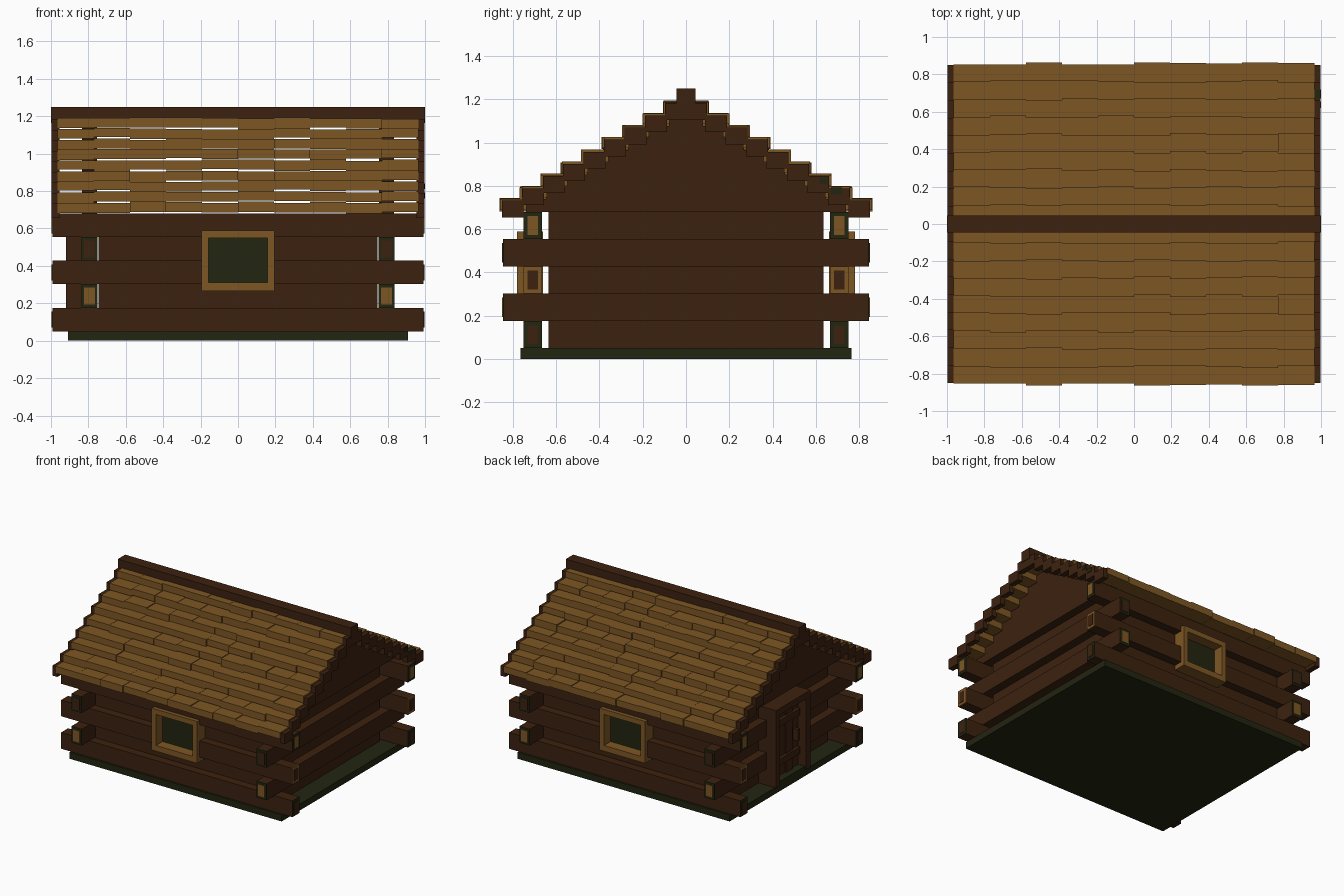
import bpy, bmesh, random
from mathutils import Matrix, Vector

if "Cube" in bpy.data.objects:
    bpy.data.objects.remove(bpy.data.objects["Cube"])

random.seed(4)


def material(name, rgb):
    m = bpy.data.materials.new(name)
    m.diffuse_color = (*rgb, 1)
    m.use_nodes = True
    m.node_tree.nodes["Principled BSDF"].inputs["Base Color"].default_value = m.diffuse_color
    return m


BROWN, TAN, GREEN = range(3)
MATS = [material("dark brown wood", (0.045, 0.0155, 0.0048)),
        material("tan wood", (0.205, 0.094, 0.0175)),
        material("dark moss green", (0.0165, 0.018, 0.0055))]


class Part:
    """Collects boxes, given by their limits, into one named object."""

    def __init__(self, name):
        self.name, self.bm = name, bmesh.new()

    def box(self, x0, x1, y0, y1, z0, z1, mat=BROWN):
        size = Vector((abs(x1 - x0), abs(y1 - y0), abs(z1 - z0)))
        mid = Vector((x0 + x1, y0 + y1, z0 + z1)) / 2
        m = Matrix.Translation(mid) @ Matrix.Diagonal((*size, 1))
        for v in bmesh.ops.create_cube(self.bm, size=1, matrix=m)["verts"]:
            for f in v.link_faces:
                f.material_index = mat

    def done(self):
        me = bpy.data.meshes.new(self.name)
        self.bm.to_mesh(me)
        self.bm.free()
        for m in MATS:
            me.materials.append(m)
        ob = bpy.data.objects.new(self.name, me)
        bpy.context.collection.objects.link(ob)
        return ob


BASE = 0.05
LH = 0.126                      # log height
ENDS = [(GREEN, BROWN), (GREEN, TAN), (TAN, BROWN), (GREEN, BROWN), (GREEN, TAN)]

# stone base
p = Part("foundation")
p.box(-0.91, 0.91, -0.765, 0.765, 0, BASE, GREEN)
p.done()

# long walls: full logs alternate with recessed short logs, split at the window
for s, name in ((-1, "front_wall_logs"), (1, "back_wall_logs")):
    p = Part(name)
    for i in range(5):
        z0, z1 = BASE + LH * i, BASE + LH * (i + 1)
        full = i % 2 == 0
        end = 0.988 if full else 0.745
        y0, y1 = (0.665, 0.75) if full else (0.60, 0.685)
        spans = [(-end, -0.17), (0.17, end)] if i in (2, 3) else [(-end, end)]
        for a, b in spans:
            p.box(a, b, s * y0, s * y1, z0, z1)
        if full:
            rim, core = ENDS[i]
            for e in (-1, 1):
                p.box(e * 0.988, e * 0.993, s * y0, s * y1, z0, z1, rim)
                p.box(e * 0.993, e * 0.996, s * (y0 + 0.018), s * (y1 - 0.018),
                      z0 + 0.02, z1 - 0.02, core)
    p.done()

# side walls: the left one is split at the doorway
for s, name in ((-1, "left_wall_logs"), (1, "right_wall_logs")):
    p = Part(name)
    for i in range(5):
        z0, z1 = BASE + LH * i, BASE + LH * (i + 1)
        full = i % 2 == 1
        end = 0.84 if full else 0.635
        x0, x1 = (0.75, 0.838) if full else (0.69, 0.77)
        split = s < 0 and i < 4
        for a, b in ([(-end, -0.18), (0.18, end)] if split else [(-end, end)]):
            p.box(s * x0, s * x1, a, b, z0, z1)
        if full:
            rim, core = ENDS[i]
            for e in (-1, 1):
                p.box(s * x0, s * x1, e * 0.84, e * 0.846, z0, z1, rim)
                p.box(s * (x0 + 0.015), s * (x1 - 0.015), e * 0.846, e * 0.85,
                      z0 + 0.018, z1 - 0.018, core)
    p.done()

# windows: tan frame with a recessed dark pane
for s, name in ((-1, "front_window"), (1, "back_window")):
    p = Part(name)
    y0, y1 = s * 0.66, s * 0.78
    for e in (-1, 1):
        p.box(e * 0.157, e * 0.195, y0, y1, 0.265, 0.59, TAN)
    for z0, z1 in ((0.265, 0.31), (0.55, 0.59)):
        p.box(-0.157, 0.157, y0, y1, z0, z1, TAN)
    p.box(-0.157, 0.157, s * 0.67, s * 0.70, 0.31, 0.55, GREEN)
    p.done()

# door frame, threshold, planks and handle
p = Part("door_frame")
for e in (-1, 1):
    p.box(-0.92, -0.76, e * 0.16, e * 0.21, BASE, 0.65)
p.box(-0.92, -0.76, -0.16, 0.16, 0.60, 0.65)
p.box(-0.91, -0.76, -0.16, 0.16, BASE, 0.075, GREEN)
p.done()
p = Part("door")
for i in range(4):
    y = -0.16 + 0.08 * i
    out = 0.86 if i % 2 else 0.85
    p.box(-out, -0.80, y, y + 0.08, 0.075, 0.60)
for z in (0.17, 0.47):
    p.box(-0.875, -0.85, -0.15, 0.15, z, z + 0.05)
p.box(-0.895, -0.85, -0.12, -0.095, 0.29, 0.38)
p.done()

# roof rows climb in equal steps from the eave to the ridge
ROWS = 9


def row_edge(i):
    return 0.855 - 0.0945 * i, 0.74 + 0.0562 * i


# stepped gables filling the ends under the roof
p = Part("gables")
for s in (-1, 1):
    z = BASE + LH * 5
    for i in range(1, ROWS):
        y, top = row_edge(i)
        p.box(s * 0.755, s * 0.835, -y + 0.02, y - 0.02, z, top - 0.056)
        z = top - 0.056
    p.box(s * 0.755, s * 0.835, -0.04, 0.04, z, 1.17)
p.done()

# stepped verge blocks at both roof ends
p = Part("verge_beams")
for i in range(ROWS):
    y, top = row_edge(i)
    for sx in (-1, 1):
        for sy in (-1, 1):
            p.box(sx * 0.955, sx * 0.997, sy * (y - 0.105), sy * (y - 0.004),
                  top - 0.085, top - 0.007)
# small patches of moss
p.box(0.96, 1.0, 0.67, 0.72, 0.76, 0.792, GREEN)
p.box(0.96, 1.0, 0.62, 0.655, 0.81, 0.84, GREEN)
p.done()

# shingles: ten per row, slightly uneven, mirrored to the other slope
p = Part("roof_shingles")
W = 1.928 / 10
for i in range(ROWS):
    y, top = row_edge(i)
    for c in range(10):
        x = -0.964 + W * c
        dy, dz = random.uniform(-0.004, 0.009), random.uniform(-0.005, 0.005)
        h = random.uniform(0.049, 0.058)
        for s in (-1, 1):
            p.box(x, x + W, s * max(y - 0.118, 0.0), s * (y + dy),
                  top + dz - h, top + dz, TAN)
p.done()

# ridge beam
p = Part("ridge_beam")
p.box(-1, 1, -0.045, 0.045, 1.165, 1.25)
p.done()
